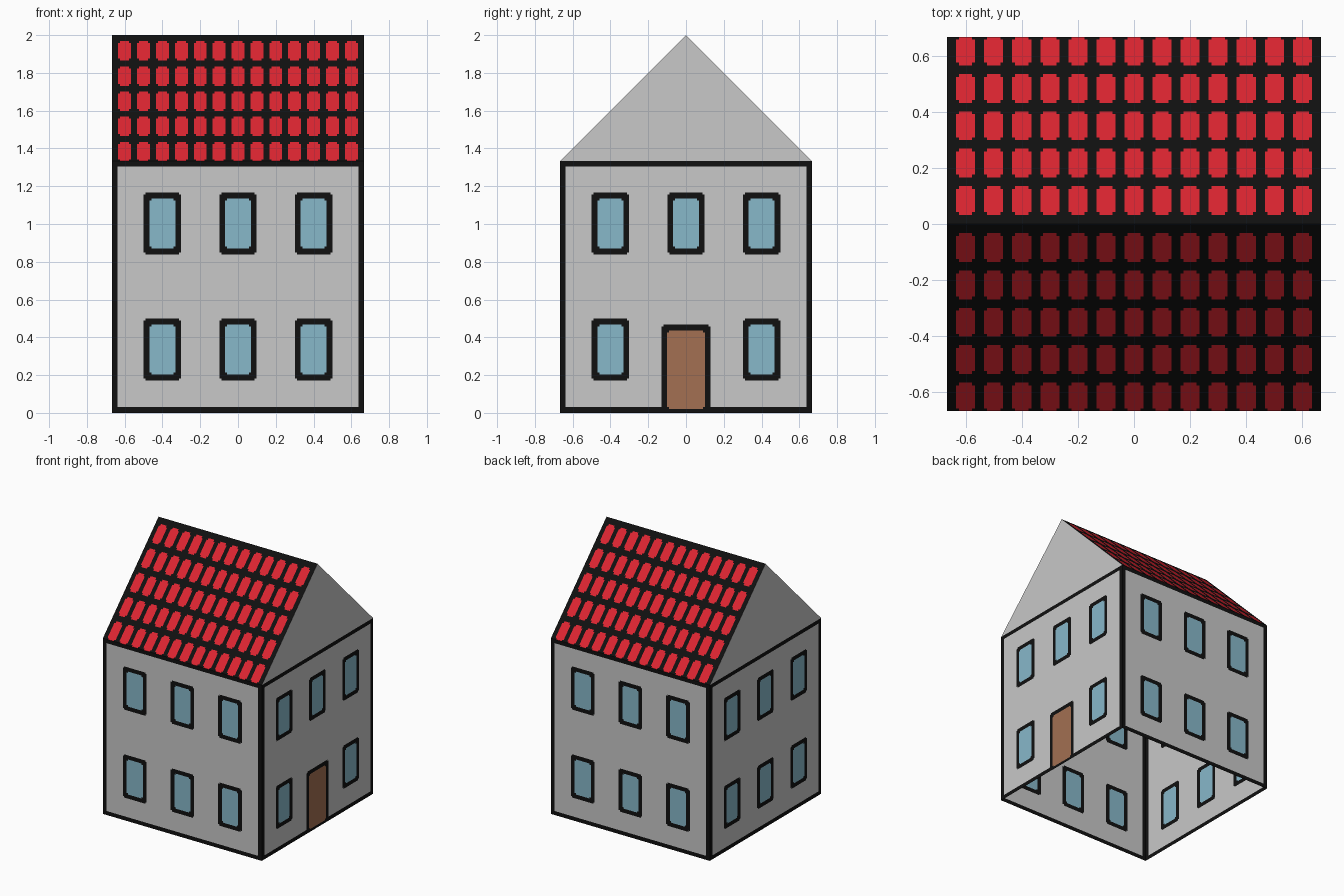
import bpy, bmesh, math
from mathutils import Matrix

if "Cube" in bpy.data.objects:
    bpy.data.objects.remove(bpy.data.objects["Cube"])

H = 2 / 3        # half width of the house
EAVE = 4 / 3     # wall height
RIDGE = 2.0
BORDER = 0.03    # outline on the wall edges
P = 0.0104       # corner step of the painted shapes


def material(name, rgb):
    m = bpy.data.materials.new(name)
    m.diffuse_color = (*rgb, 1)
    m.use_nodes = True
    m.node_tree.nodes["Principled BSDF"].inputs["Base Color"].default_value = m.diffuse_color
    return m


MATS = [material("wall_grey", (0.578, 0.578, 0.578)),
        material("outline_black", (0.005, 0.005, 0.005)),
        material("glass_blue", (0.242, 0.479, 0.591)),
        material("door_brown", (0.366, 0.162, 0.084)),
        material("tile_red", (0.71, 0.018, 0.03))]
GREY, BLACK, BLUE, BROWN, RED = range(5)


def in_rect(u, v, r):
    """Inside a rectangle whose corners are stepped off by P."""
    u0, u1, v0, v1 = r
    if not (u0 < u < u1 and v0 < v < v1):
        return False
    return not ((u < u0 + P or u > u1 - P) and (v < v0 + P or v > v1 - P))


def cuts(values, lo, hi):
    out = []
    for c in sorted([lo, hi] + [c for c in values if lo < c < hi]):
        if not out or c - out[-1] > 1e-4:
            out.append(c)
    return out


def panel(name, us, vs, place, rule, angle):
    """Grid of cut faces, coloured by rule, turned about z."""
    bm = bmesh.new()
    grid = [[bm.verts.new(place(u, v)) for u in us] for v in vs]
    for j in range(len(vs) - 1):
        for i in range(len(us) - 1):
            f = bm.faces.new((grid[j][i], grid[j][i + 1],
                              grid[j + 1][i + 1], grid[j + 1][i]))
            f.material_index = rule((us[i] + us[i + 1]) / 2,
                                    (vs[j] + vs[j + 1]) / 2)
    finish(name, bm, angle)


def finish(name, bm, angle):
    bm.transform(Matrix.Rotation(math.radians(angle), 4, 'Z'))
    me = bpy.data.meshes.new(name)
    bm.to_mesh(me)
    bm.free()
    for m in MATS:
        me.materials.append(m)
    bpy.context.collection.objects.link(bpy.data.objects.new(name, me))


def wall(name, angle, door=False):
    # each shape: outer frame, inner pane, pane colour
    shapes = []
    for cx in (-0.4, 0, 0.4):
        for cz in (0.336, 1.003):
            if door and cx == 0 and cz < 0.5:
                shapes.append(((-0.13, 0.13, -0.05, 0.468),
                               (-0.1, 0.1, 0.02, 0.437), BROWN))
            else:
                shapes.append(((cx - 0.099, cx + 0.099, cz - 0.164, cz + 0.164),
                               (cx - 0.068, cx + 0.068, cz - 0.133, cz + 0.133), BLUE))
    us, vs = [BORDER - H, H - BORDER], [BORDER, EAVE - BORDER]
    for outer, inner, _ in shapes:
        for r in (outer, inner):
            us += [r[0], r[0] + P, r[1] - P, r[1]]
            vs += [r[2], r[2] + P, r[3] - P, r[3]]

    def rule(u, v):
        for outer, inner, colour in shapes:
            if in_rect(u, v, inner):
                return colour
            if in_rect(u, v, outer):
                return BLACK
        edge = abs(u) > H - BORDER or not BORDER < v < EAVE - BORDER
        return BLACK if edge else GREY

    panel(name, cuts(us, -H, H), cuts(vs, 0, EAVE),
          lambda u, v: (u, -H, v), rule, angle)


def roof(name, angle):
    # v runs from the eave (0) up to the ridge (H)
    tiles = []
    for c in range(-6, 7):
        for k in range(5):
            top = H - 0.032 - k * H / 5
            tiles.append((c * 0.1 - 0.034, c * 0.1 + 0.034, top - 0.103, top))
    us = [x for r in tiles for x in (r[0], r[0] + P, r[1] - P, r[1])]
    vs = [x for r in tiles for x in (r[2], r[2] + P, r[3] - P, r[3])]
    panel(name, cuts(us, -H, H), cuts(vs, 0, H),
          lambda u, v: (u, v - H, EAVE + v * (RIDGE - EAVE) / H),
          lambda u, v: RED if any(in_rect(u, v, r) for r in tiles) else BLACK,
          angle)


def gable(name, angle):
    bm = bmesh.new()
    bm.faces.new([bm.verts.new(p) for p in
                  ((-H, -H, EAVE), (H, -H, EAVE), (0, -H, RIDGE))])
    finish(name, bm, angle)


# Walls (open underneath, door on the right side)
wall("front_wall", 0)
wall("right_wall", 90, door=True)
wall("back_wall", 180)
wall("left_wall", 270)
# Gables and roof slopes
gable("right_gable", 90)
gable("left_gable", 270)
roof("front_roof", 0)
roof("back_roof", 180)
